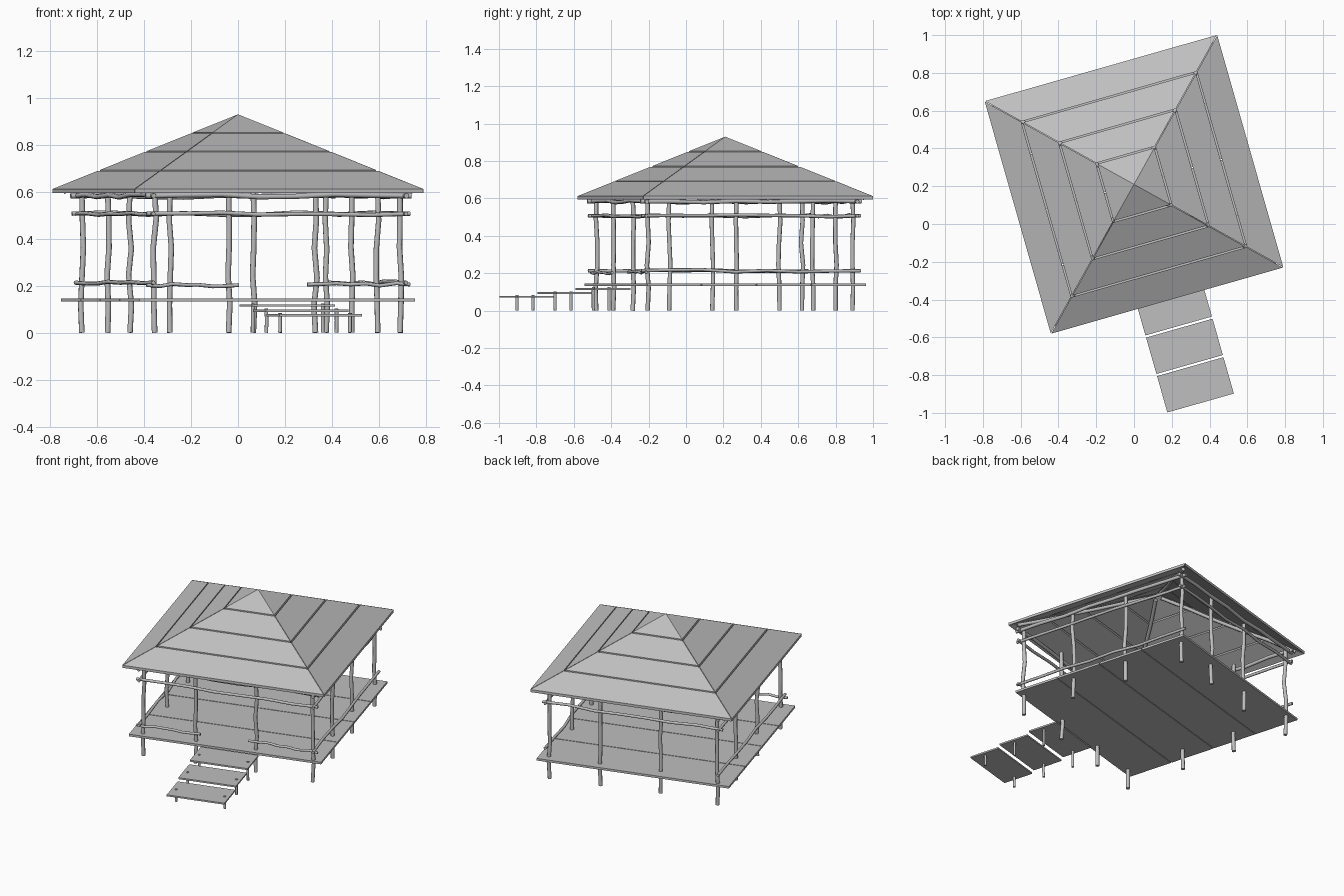
import bpy, bmesh, math, random
from mathutils import Vector, Matrix

if "Cube" in bpy.data.objects:
    bpy.data.objects.remove(bpy.data.objects["Cube"])
rng = random.Random(4)

grey = bpy.data.materials.new("weathered_grey")
grey.use_nodes = True
colour = (0.52, 0.52, 0.52, 1)
grey.diffuse_color = colour
grey.node_tree.nodes["Principled BSDF"].inputs["Base Color"].default_value = colour

# The hut is turned a little about its own centre
FRAME = Matrix.Translation((0, 0.21, 0)) @ Matrix.Rotation(math.radians(15.9), 4, "Z")


def add_object(name, mesh):
    mesh.materials.clear()
    mesh.materials.append(grey)
    obj = bpy.data.objects.new(name, mesh)
    bpy.context.collection.objects.link(obj)
    return obj


def slab(name, outline, thickness, matrix=FRAME):
    """Solid board from a top outline, thickened straight down."""
    bm = bmesh.new()
    top = [bm.verts.new(p) for p in outline]
    low = [bm.verts.new(Vector(p) - Vector((0, 0, thickness))) for p in outline]
    bm.faces.new(top)
    bm.faces.new(low[::-1])
    n = len(top)
    for i in range(n):
        j = (i + 1) % n
        bm.faces.new((top[i], low[i], low[j], top[j]))
    bmesh.ops.recalc_face_normals(bm, faces=bm.faces)
    bm.transform(matrix)
    mesh = bpy.data.meshes.new(name)
    bm.to_mesh(mesh)
    bm.free()
    return add_object(name, mesh)


def board(name, u, v, half_u, half_v, z, thickness):
    signs = ((-1, -1), (1, -1), (1, 1), (-1, 1))
    return slab(name, [(u + a * half_u, v + b * half_v, z) for a, b in signs], thickness)


def pole(name, start, end, radius, wobble=0.008, steps=5):
    """Slightly crooked round pole."""
    start, end = Vector(start), Vector(end)
    curve = bpy.data.curves.new(name, "CURVE")
    curve.dimensions = "3D"
    curve.bevel_depth = radius
    curve.bevel_resolution = 2
    curve.use_fill_caps = True
    spline = curve.splines.new("POLY")
    spline.points.add(steps)
    for i, point in enumerate(spline.points):
        sway = Vector([rng.uniform(-wobble, wobble) for _ in range(3)])
        if i in (0, steps):
            sway *= 0
        point.co = (*(start.lerp(end, i / steps) + sway), 1)
    temp = bpy.data.objects.new(name, curve)
    bpy.context.collection.objects.link(temp)
    graph = bpy.context.evaluated_depsgraph_get()
    mesh = bpy.data.meshes.new_from_object(temp.evaluated_get(graph))
    bpy.data.objects.remove(temp)
    obj = add_object(name, mesh)
    bpy.context.view_layer.objects.active = obj
    obj.select_set(True)
    bpy.ops.object.shade_smooth_by_angle(angle=math.radians(50))
    obj.select_set(False)
    return obj


# Roof: four sides of four stacked boards with thin gaps
EAVE, APEX, REACH, GAP = 0.612, 0.93, 0.64, 0.004


def roof_z(r):
    return APEX - (APEX - EAVE) * r / REACH


for side in range(4):
    turned = FRAME @ Matrix.Rotation(side * math.pi / 2, 4, "Z")
    for row in range(4):
        inner = REACH * row / 4 + (GAP if row else 0)
        outer = REACH * (row + 1) / 4 - (GAP if row < 3 else 0)
        hip = GAP * 0.6 if row else 0
        outline = [(-outer + hip, -outer, roof_z(outer)), (outer - hip, -outer, roof_z(outer))]
        if row:
            outline += [(inner - hip, -inner, roof_z(inner)), (-inner + hip, -inner, roof_z(inner))]
        else:
            outline.append((0, 0, APEX))
        slab(f"roof_board_{side}_{row}", outline, 0.017, turned)
    # Hip rafter under each roof corner
    pole(f"hip_rafter_{side}", turned @ Vector((0.6, 0.6, roof_z(0.6) - 0.03)),
         turned @ Vector((0.02, 0.02, roof_z(0.02) - 0.035)), 0.011, 0.006)

# Floor: four wide planks
for i in range(4):
    board(f"floor_plank_{i}", 0, -0.4575 + i * 0.305, 0.61, 0.15, 0.146, 0.014)

# Steps: three planks on short pegs
for i, z in enumerate((0.079, 0.099, 0.121)):
    v = -1.11 + i * 0.212
    board(f"step_plank_{i}", 0.022, v, 0.183, 0.1, z, 0.01)
    for s in (-1, 1):
        foot = FRAME @ Vector((0.022 + s * 0.155, v - 0.01, 0))
        pole(f"step_peg_{i}_{s}", foot, foot + Vector((0, 0, z + 0.004)), 0.008, 0.001, 2)

# Posts around the edge, starting at the front right corner
POSTS = [Vector(p) for p in (
    (-0.355, -0.48, 0), (-0.04, -0.39, 0), (0.33, -0.285, 0), (0.69, -0.205, 0),
    (0.595, 0.14, 0), (0.485, 0.5, 0), (0.375, 0.89, 0), (0.065, 0.8, 0),
    (-0.29, 0.68, 0), (-0.665, 0.62, 0), (-0.555, 0.27, 0), (-0.46, -0.09, 0))]
for i, p in enumerate(POSTS):
    pole(f"post_{i}", p, p + Vector((0, 0, 0.6)), 0.012, 0.007)


def rail(name, first, last, z, radius, extra=0.04):
    a, b = POSTS[first], POSTS[last % 12]
    along = (b - a).normalized()
    out = Vector((along.y, -along.x, 0)) * 0.016
    lift = Vector((0, 0, z))
    pole(name, a - along * extra + out + lift, b + along * extra + out + lift, radius, 0.006, 7)


# Eave beams and upper rails on every side, lower rails beside the entrance
for side, name in enumerate(("front", "left", "back", "right")):
    k = side * 3
    rail(f"{name}_eave_beam", k, k + 3, 0.583, 0.011, 0.045)
    rail(f"{name}_upper_rail", k, k + 3, 0.507, 0.009)
    if side in (1, 3):
        rail(f"{name}_lower_rail", k, k + 3, 0.213, 0.009)
rail("entrance_rail_right", 0, 1, 0.203, 0.008)
rail("entrance_rail_left", 2, 3, 0.205, 0.008)
